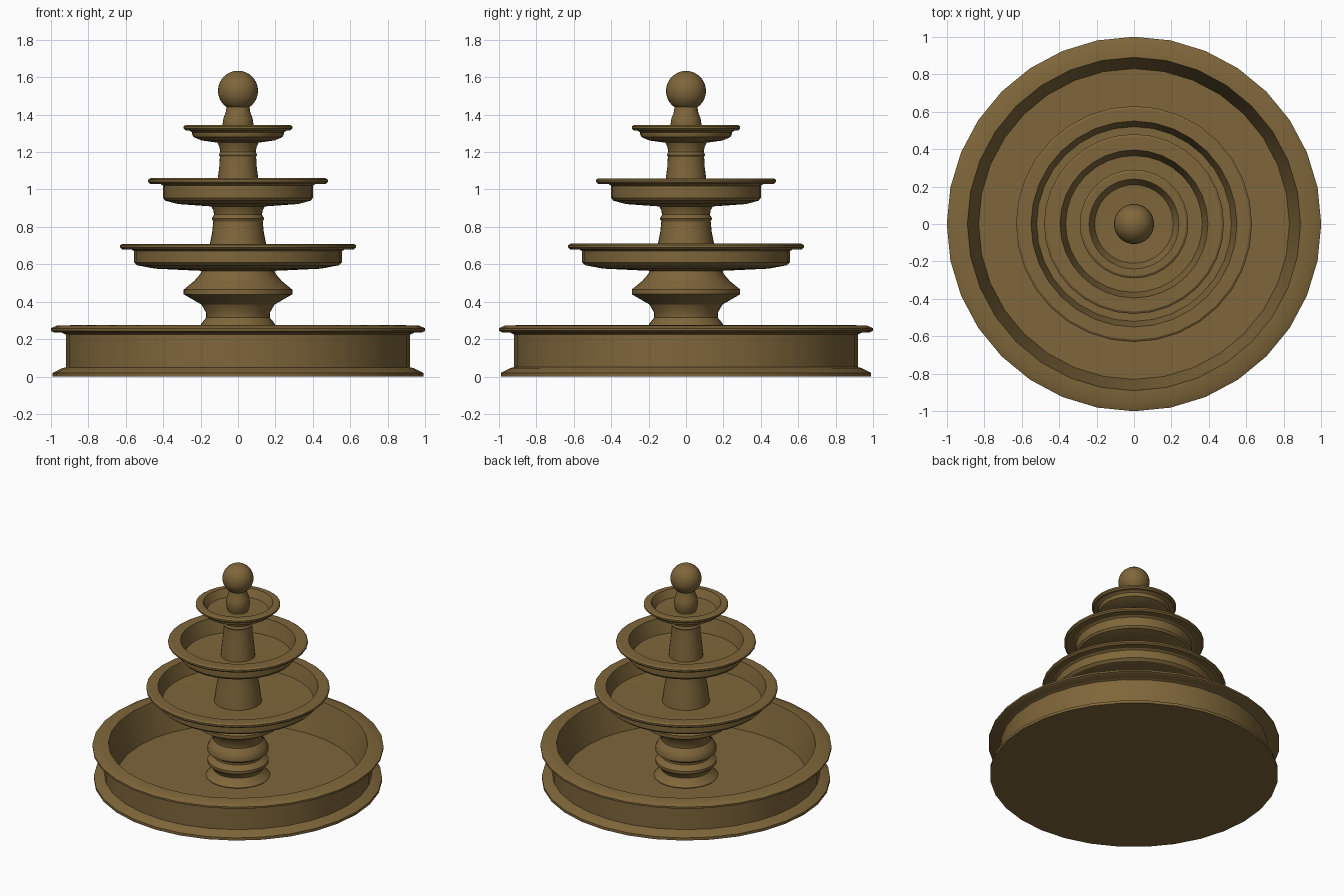
import bpy, bmesh, math

cube = bpy.data.objects.get("Cube")
if cube:
    bpy.data.objects.remove(cube, do_unlink=True)

SEGMENTS = 32

stone = bpy.data.materials.new("brown stone")
stone.use_nodes = True
colour = (0.21, 0.133, 0.042, 1)
stone.diffuse_color = colour
stone.node_tree.nodes["Principled BSDF"].inputs["Base Color"].default_value = colour


def finish(bm, name):
    bmesh.ops.recalc_face_normals(bm, faces=bm.faces)
    mesh = bpy.data.meshes.new(name)
    bm.to_mesh(mesh)
    bm.free()
    mesh.materials.append(stone)
    obj = bpy.data.objects.new(name, mesh)
    bpy.context.collection.objects.link(obj)
    bpy.ops.object.select_all(action='DESELECT')
    obj.select_set(True)
    bpy.context.view_layer.objects.active = obj
    bpy.ops.object.shade_smooth_by_angle(angle=math.radians(30))
    return obj


def lathe(name, profile):
    """Turn (radius, height) points round z and cap both ends."""
    bm = bmesh.new()
    rings = []
    for r, z in profile:
        rings.append([bm.verts.new((r * math.cos(a), r * math.sin(a), z))
                      for a in (math.tau * i / SEGMENTS for i in range(SEGMENTS))])
    for low, high in zip(rings, rings[1:]):
        for i in range(SEGMENTS):
            j = (i + 1) % SEGMENTS
            bm.faces.new((low[i], low[j], high[j], high[i]))
    bm.faces.new(rings[0])
    bm.faces.new(rings[-1])
    return finish(bm, name)


def bowl(name, foot, side, rim, bottom, top):
    """Shallow dish with an overhanging lip and a sunken floor."""
    lathe(name, [
        (foot, bottom), (side * 0.8, bottom + 0.012), (side * 0.97, bottom + 0.03),
        (side, bottom + 0.045), (side, top - 0.04), (side + 0.015, top - 0.03),
        (rim - 0.01, top - 0.03), (rim, top - 0.02), (rim, top - 0.008),
        (rim - 0.012, top), (side - 0.005, top),
        (side - 0.035, bottom + 0.04), (foot * 0.5, bottom + 0.035)])


# Ground basin
lathe("basin", [
    (0.99, 0), (0.99, 0.02), (0.94, 0.045), (0.92, 0.05), (0.92, 0.225),
    (0.94, 0.235), (0.98, 0.235), (1.0, 0.245), (1.0, 0.258), (0.97, 0.272),
    (0.89, 0.275), (0.83, 0.035), (0.1, 0.035)])

# Turned pedestals between the dishes
lathe("lower_pedestal", [
    (0.21, 0.02), (0.22, 0.04), (0.19, 0.065), (0.17, 0.09), (0.18, 0.115),
    (0.21, 0.14), (0.21, 0.16), (0.17, 0.19), (0.17, 0.205), (0.21, 0.23),
    (0.21, 0.255), (0.195, 0.285), (0.17, 0.315), (0.172, 0.345), (0.195, 0.385),
    (0.29, 0.44), (0.29, 0.465), (0.235, 0.51), (0.2, 0.55), (0.19, 0.58)])
lathe("middle_pedestal", [
    (0.165, 0.59), (0.15, 0.71), (0.138, 0.77), (0.132, 0.83), (0.14, 0.845),
    (0.128, 0.865), (0.132, 0.89), (0.15, 0.92)])
lathe("upper_pedestal", [
    (0.12, 0.935), (0.108, 1.06), (0.1, 1.12), (0.097, 1.175), (0.103, 1.185),
    (0.095, 1.2), (0.1, 1.23), (0.115, 1.26)])

# Three dishes
bowl("lower_bowl", 0.19, 0.555, 0.63, 0.565, 0.71)
bowl("middle_bowl", 0.15, 0.40, 0.48, 0.91, 1.06)
bowl("upper_bowl", 0.11, 0.245, 0.29, 1.25, 1.345)

# Finial stem and ball
lathe("finial_stem", [
    (0.065, 1.27), (0.078, 1.31), (0.083, 1.345), (0.078, 1.38),
    (0.066, 1.41), (0.06, 1.45)])
bm = bmesh.new()
bmesh.ops.create_uvsphere(bm, u_segments=SEGMENTS, v_segments=16, radius=0.107)
ball = finish(bm, "finial_ball")
ball.location.z = 1.527
